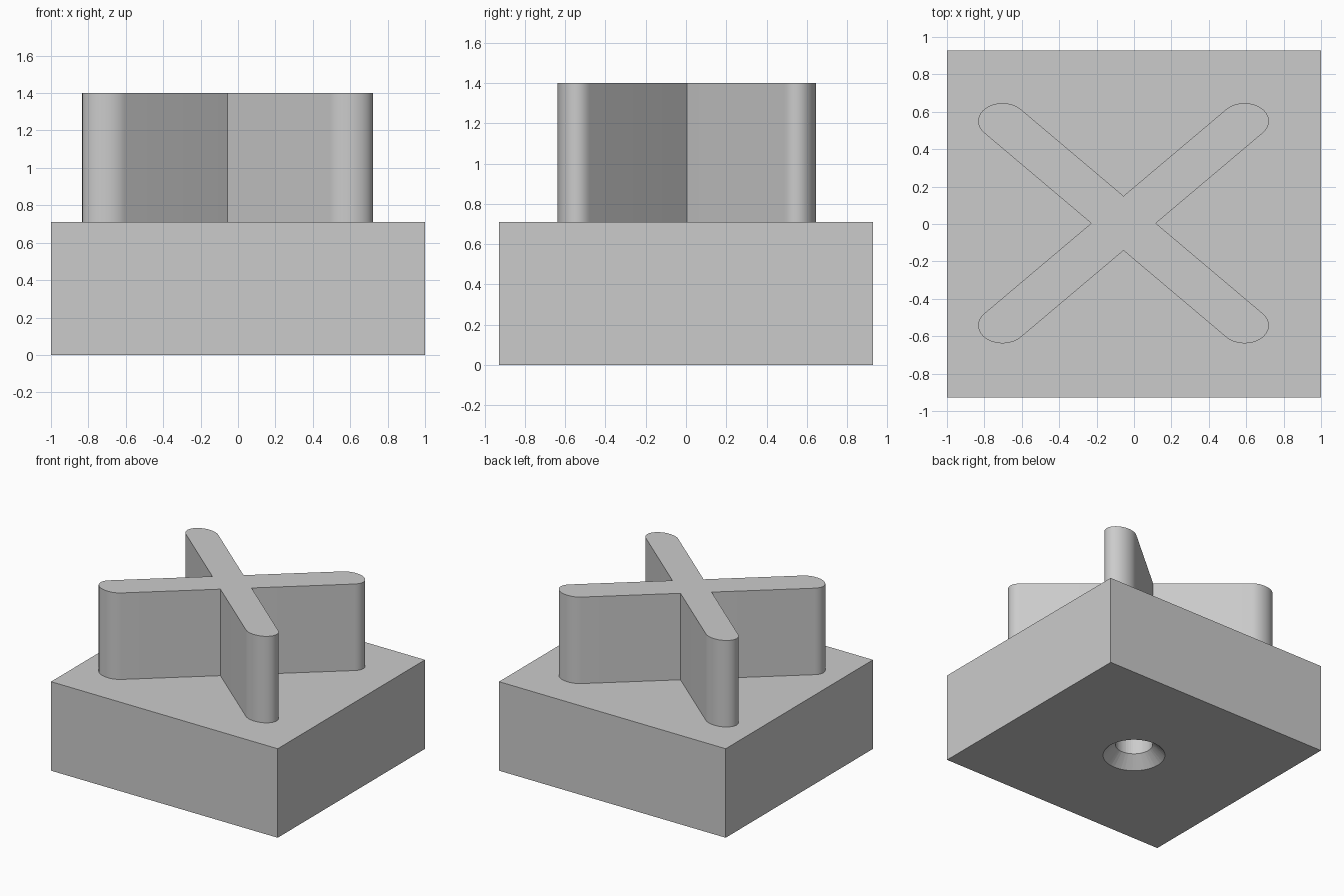
import bpy, bmesh, math

cube = bpy.data.objects.get("Cube")
if cube:
    bpy.data.objects.remove(cube, do_unlink=True)

WIDTH, DEPTH, BASE_TOP, TOP = 2.0, 1.856, 0.71, 1.40
CENTRE = (-0.056, 0.004)          # middle of the cross
TIP = (0.647, 0.546)              # arm end centre, from the middle
RX, RY = 0.13, 0.096              # oval radii of the arm ends

grey = bpy.data.materials.new("plain grey")
grey.use_nodes = True
colour = (0.6, 0.6, 0.6, 1)
grey.diffuse_color = colour
grey.node_tree.nodes["Principled BSDF"].inputs["Base Color"].default_value = colour


def make_object(name, bm):
    bmesh.ops.recalc_face_normals(bm, faces=bm.faces)
    mesh = bpy.data.meshes.new(name)
    bm.to_mesh(mesh)
    bm.free()
    mesh.materials.append(grey)
    obj = bpy.data.objects.new(name, mesh)
    bpy.context.collection.objects.link(obj)
    return obj


def smooth(obj):
    bpy.ops.object.select_all(action='DESELECT')
    obj.select_set(True)
    bpy.context.view_layer.objects.active = obj
    bpy.ops.object.shade_smooth_by_angle(angle=math.radians(30))


# Base block
bm = bmesh.new()
bmesh.ops.create_cube(bm, size=1)
for v in bm.verts:
    v.co.x *= WIDTH
    v.co.y *= DEPTH
    v.co.z = (v.co.z + 0.5) * BASE_TOP
base = make_object("base_block", bm)

# Countersunk blind hole in the underside, as a turned profile
bm = bmesh.new()
profile = [(0, -0.05), (0.276, -0.05), (0.136, 0.09), (0.136, 0.5), (0, 0.5)]
points = [bm.verts.new((r, 0, z)) for r, z in profile]
edges = [bm.edges.new(pair) for pair in zip(points, points[1:])]
bmesh.ops.spin(bm, geom=points + edges, cent=(0, 0, 0), axis=(0, 0, 1),
               angle=math.tau, steps=48, use_merge=True)
bmesh.ops.remove_doubles(bm, verts=bm.verts, dist=0.0001)
cutter = make_object("hole_cutter", bm)
cutter.hide_render = True
cutter.hide_set(True)
cut = base.modifiers.new("countersunk hole", 'BOOLEAN')
cut.operation = 'DIFFERENCE'
cut.solver = 'EXACT'
cut.object = cutter
smooth(base)
bpy.ops.object.modifier_apply(modifier=cut.name)
bpy.data.objects.remove(cutter, do_unlink=True)
smooth(base)

# Cross outline: oval arm ends tangent to straight sides, mirrored by quadrant
slope = math.atan2(TIP[1], TIP[0])
half = math.hypot(RX * math.sin(slope), RY * math.cos(slope))
start = math.atan2(-RY * math.cos(slope), RX * math.sin(slope))
STEPS = 24
arc = []
for i in range(STEPS + 1):
    t = start + math.pi * i / STEPS
    arc.append((TIP[0] + RX * math.cos(t), TIP[1] + RY * math.sin(t)))
notch_x, notch_y = half / math.sin(slope), half / math.cos(slope)
outline = []
for sx, sy, notch in ((1, 1, (0, notch_y)), (-1, 1, (-notch_x, 0)),
                      (-1, -1, (0, -notch_y)), (1, -1, (notch_x, 0))):
    arm = [(sx * x, sy * y) for x, y in arc]
    outline += (arm if sx * sy > 0 else arm[::-1]) + [notch]

# Cross post standing on the base
bm = bmesh.new()
ring = [[bm.verts.new((CENTRE[0] + x, CENTRE[1] + y, z)) for x, y in outline]
        for z in (BASE_TOP, TOP)]
count = len(outline)
for i in range(count):
    j = (i + 1) % count
    bm.faces.new((ring[0][i], ring[0][j], ring[1][j], ring[1][i]))
bm.faces.new(ring[1])
smooth(make_object("cross_post", bm))
